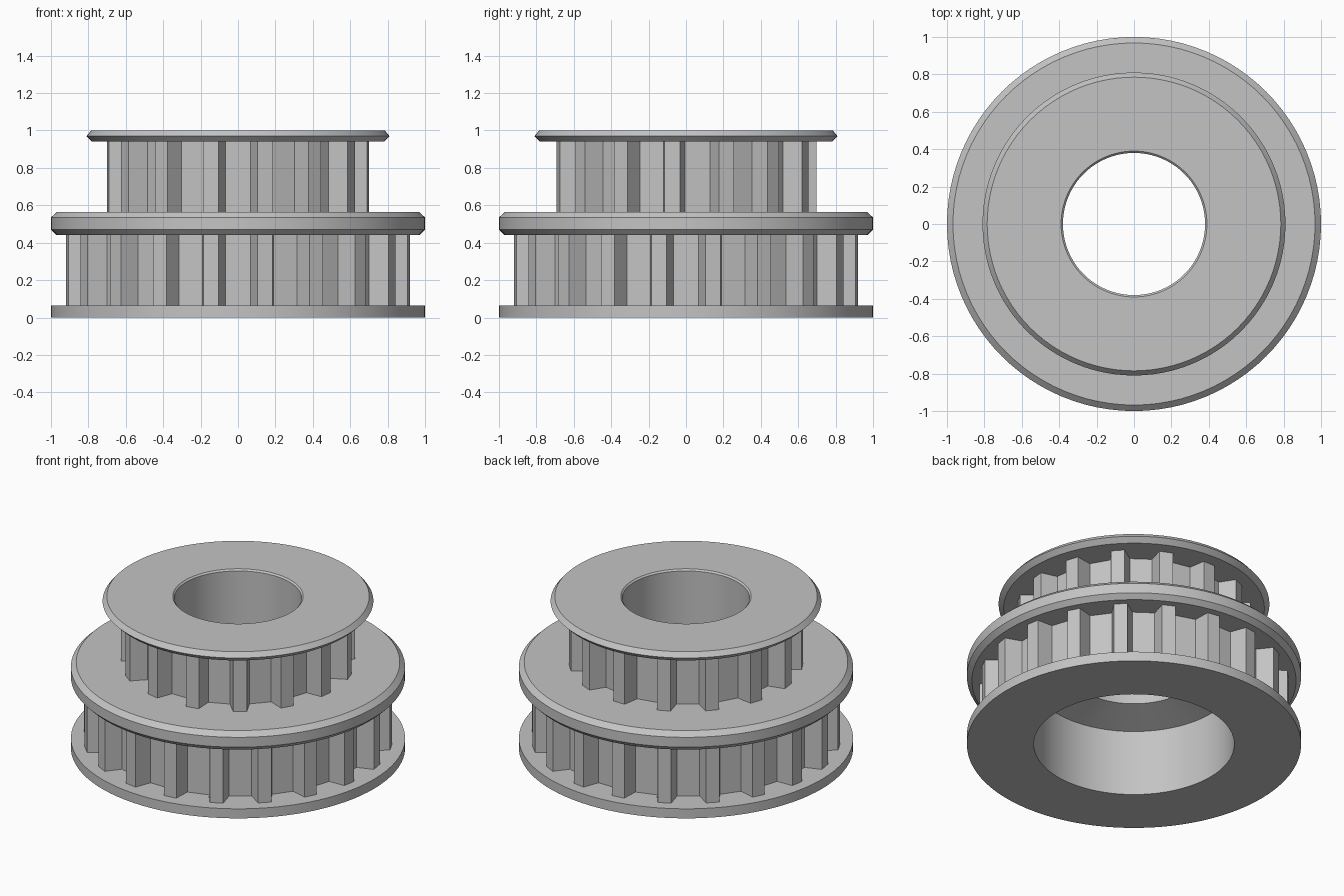
import bpy, bmesh
from math import sin, cos, pi, radians

cube = bpy.data.objects.get("Cube")
if cube:
    bpy.data.objects.remove(cube)

grey = bpy.data.materials.new("plain_grey")
grey.use_nodes = True
colour = (0.55, 0.55, 0.55, 1)
grey.diffuse_color = colour
grey.node_tree.nodes["Principled BSDF"].inputs["Base Color"].default_value = colour


def finish(bm, name, smooth):
    bmesh.ops.recalc_face_normals(bm, faces=bm.faces)
    mesh = bpy.data.meshes.new(name)
    bm.to_mesh(mesh)
    bm.free()
    mesh.materials.append(grey)
    obj = bpy.data.objects.new(name, mesh)
    bpy.context.collection.objects.link(obj)
    if smooth:
        bpy.ops.object.select_all(action="DESELECT")
        obj.select_set(True)
        bpy.context.view_layer.objects.active = obj
        bpy.ops.object.shade_smooth_by_angle(angle=radians(25))
    return obj


def sweep(name, rings, smooth):
    """Join a closed loop of equally long point rings into a solid."""
    bm = bmesh.new()
    rows = [[bm.verts.new(p) for p in ring] for ring in rings]
    n = len(rows[0])
    for i, row in enumerate(rows):
        above = rows[(i + 1) % len(rows)]
        for j in range(n):
            k = (j + 1) % n
            bm.faces.new((row[j], row[k], above[k], above[j]))
    return finish(bm, name, smooth)


def lathe(name, profile, sides=96):
    turns = [2 * pi * j / sides for j in range(sides)]
    sweep(name, [[(r * cos(t), r * sin(t), z) for t in turns]
                 for r, z in profile], True)


def toothed_ring(name, teeth, tip, root, tip_half, root_half, core, low, high):
    """Trapezoid teeth with a gap centred on the front."""
    outline = []
    for i in range(teeth):
        middle = (i + 0.5) * 360 / teeth - 90
        for r, offset in ((root, -root_half), (tip, -tip_half),
                          (tip, tip_half), (root, root_half)):
            outline.append((r, radians(middle + offset)))

    def ring(z, inner):
        return [((core if inner else r) * cos(t), (core if inner else r) * sin(t), z)
                for r, t in outline]
    sweep(name, [ring(low, False), ring(high, False),
                 ring(high, True), ring(low, True)], False)


# Hub with three flanges, a wide lower recess and a narrower upper bore
lathe("flanged_hub", [
    (0.60, 0), (1, 0), (1, 0.063), (0.76, 0.063),
    (0.76, 0.44), (0.97, 0.44), (1, 0.47), (1, 0.535), (0.968, 0.565),
    (0.54, 0.565), (0.54, 0.94), (0.78, 0.94), (0.81, 0.97), (0.785, 1),
    (0.39, 1), (0.38, 0.99), (0.38, 0.50), (0.60, 0.435)])

# Toothed belt tracks
toothed_ring("lower_teeth", 20, 0.925, 0.82, 2.5, 4.3, 0.70, 0.05, 0.46)
toothed_ring("upper_teeth", 15, 0.70, 0.595, 3.4, 5.6, 0.50, 0.55, 0.95)
